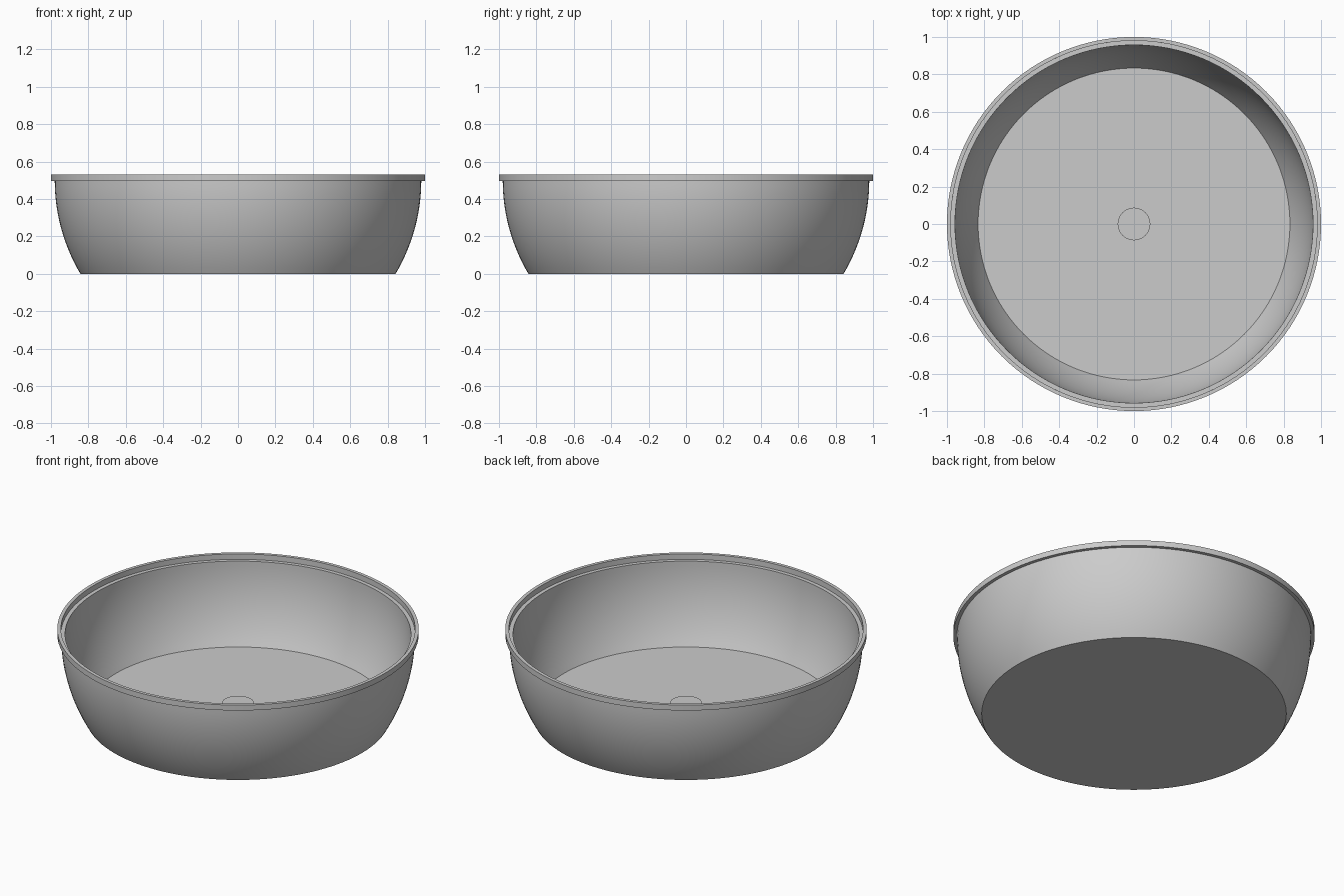
import bpy
import bmesh
from math import sqrt, radians, pi

cube = bpy.data.objects.get("Cube")
if cube:
    bpy.data.objects.remove(cube, do_unlink=True)

SEGMENTS = 128
FLOOR = 0.03        # inside floor height
LEDGE = 0.497       # height of the ledge and the underside of the lip
TOP = 0.53

grey = bpy.data.materials.new("light grey")
grey.use_nodes = True
colour = (0.6, 0.6, 0.6, 1)
grey.diffuse_color = colour
grey.node_tree.nodes["Principled BSDF"].inputs["Base Color"].default_value = colour


def lathe(name, profile):
    """Spin an (r, z) profile around the z axis."""
    bm = bmesh.new()
    verts = [bm.verts.new((r, 0, z)) for r, z in profile]
    edges = [bm.edges.new(pair) for pair in zip(verts, verts[1:])]
    bmesh.ops.spin(bm, geom=verts + edges, cent=(0, 0, 0), axis=(0, 0, 1),
                   angle=2 * pi, steps=SEGMENTS)
    bmesh.ops.remove_doubles(bm, verts=bm.verts, dist=0.0001)
    bmesh.ops.recalc_face_normals(bm, faces=bm.faces)
    mesh = bpy.data.meshes.new(name)
    bm.to_mesh(mesh)
    bm.free()
    mesh.materials.append(grey)
    obj = bpy.data.objects.new(name, mesh)
    bpy.context.collection.objects.link(obj)
    bpy.ops.object.select_all(action='DESELECT')
    obj.select_set(True)
    bpy.context.view_layer.objects.active = obj
    bpy.ops.object.shade_smooth_by_angle(angle=radians(30))
    return obj


def wall(radius, z_from, z_to, steps=16):
    """Arc of a sphere centred at mid rim height."""
    heights = [z_from + (z_to - z_from) * i / steps for i in range(steps + 1)]
    return [(sqrt(radius ** 2 - (0.5 - z) ** 2), z) for z in heights]


# Basin: underside, curved outer wall, stepped lip, curved inner wall, floor
lathe("basin",
      [(0, 0)] + wall(0.98, 0, LEDGE)
      + [(1, LEDGE), (1, TOP), (0.98, TOP), (0.98, LEDGE)]
      + wall(0.957, LEDGE, FLOOR) + [(0, FLOOR)])

# Drain: low flange and raised stopper cap
lathe("drain_flange", [(0, FLOOR - 0.01), (0.104, FLOOR - 0.01),
                       (0.104, FLOOR + 0.006), (0, FLOOR + 0.006)])
lathe("drain_stopper", [(0, FLOOR), (0.087, FLOOR),
                        (0.087, FLOOR + 0.05), (0, FLOOR + 0.05)])
